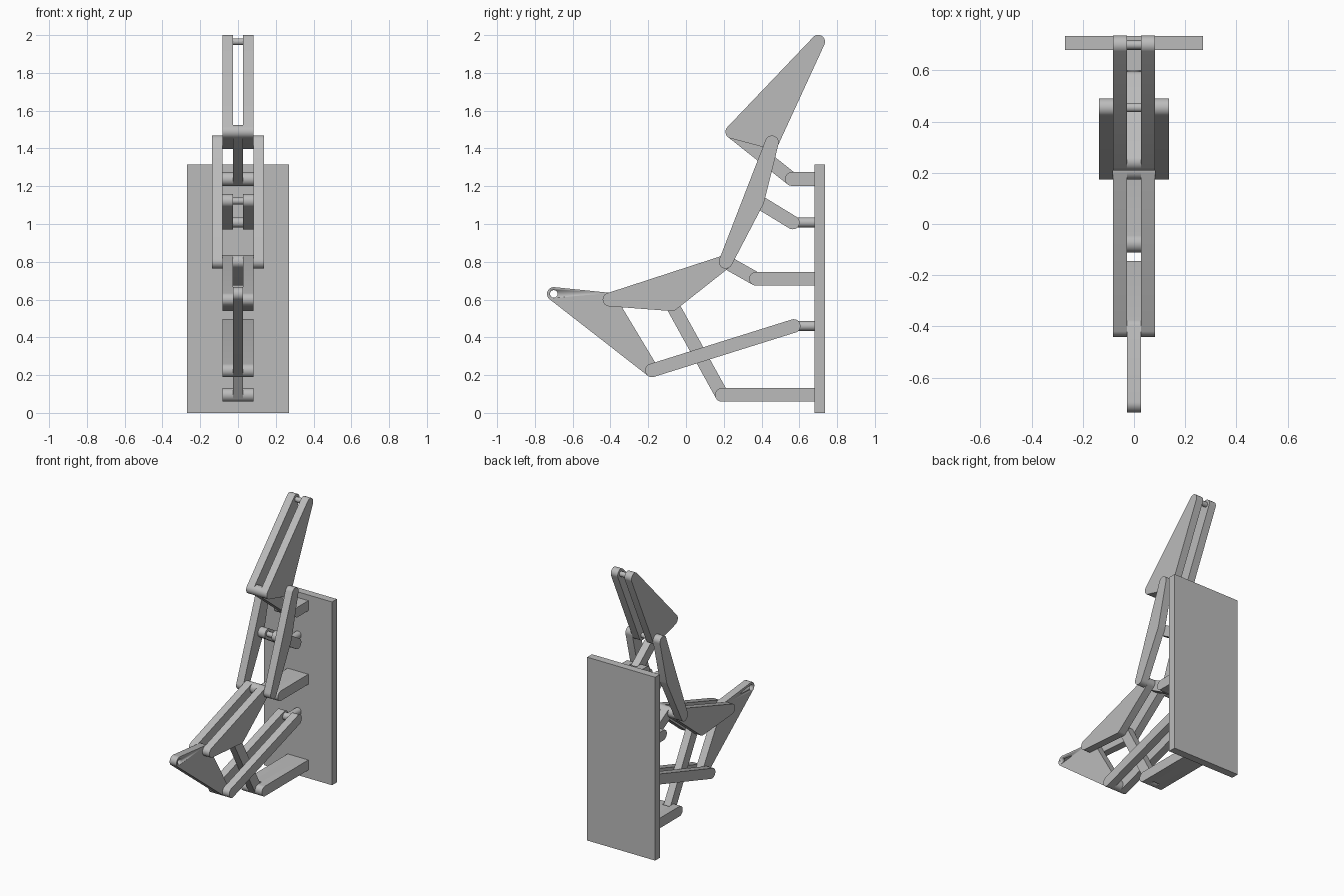
import bpy
import bmesh
from math import pi, radians, cos, sin
from mathutils import Vector, Matrix
from mathutils.geometry import convex_hull_2d

cube = bpy.data.objects.get("Cube")
if cube:
    bpy.data.objects.remove(cube, do_unlink=True)

grey = bpy.data.materials.new("plain grey")
grey.use_nodes = True
grey.diffuse_color = (0.5, 0.5, 0.5, 1)
grey.node_tree.nodes["Principled BSDF"].inputs["Base Color"].default_value = grey.diffuse_color

R = 0.036                              # end radius of every link
INNER, MID, OUTER = 0.027, 0.082, 0.137  # layer boundaries across the width


def finish(name, bm):
    bmesh.ops.recalc_face_normals(bm, faces=bm.faces)
    mesh = bpy.data.meshes.new(name)
    bm.to_mesh(mesh)
    bm.free()
    obj = bpy.data.objects.new(name, mesh)
    bpy.context.collection.objects.link(obj)
    mesh.materials.append(grey)
    bpy.ops.object.select_all(action="DESELECT")
    obj.select_set(True)
    bpy.context.view_layer.objects.active = obj
    bpy.ops.object.shade_smooth_by_angle(angle=radians(30))
    return obj


def circle(center, r, n=32):
    return [Vector((center[0] + r * cos(2 * pi * i / n),
                    center[1] + r * sin(2 * pi * i / n))) for i in range(n)]


def slab(bm, points, x0, x1):
    """Extrude the convex outline of (y, z) points from x0 to x1."""
    outline = [points[i] for i in convex_hull_2d(points)]
    face = bm.faces.new([bm.verts.new((x0, p[0], p[1])) for p in outline])
    ext = bmesh.ops.extrude_face_region(bm, geom=[face])
    verts = [v for v in ext["geom"] if isinstance(v, bmesh.types.BMVert)]
    bmesh.ops.translate(bm, verts=verts, vec=(x1 - x0, 0, 0))


def rounded(pivots, r=R):
    return [p for c in pivots for p in circle(c, r)]


def center_link(name, pivots):
    bm = bmesh.new()
    slab(bm, rounded(pivots), -INNER, INNER)
    return finish(name, bm)


def paired_link(name, pivots, x0=INNER, x1=MID):
    bm = bmesh.new()
    slab(bm, rounded(pivots), x0, x1)
    slab(bm, rounded(pivots), -x1, -x0)
    return finish(name, bm)


def pin(name, pivot, half, r=0.018):
    bm = bmesh.new()
    slab(bm, circle(pivot, r), -half, half)
    return finish(name, bm)


WALL = 0.68  # front face of the back panel


def fork_bracket(name, pivot):
    """Arm from the panel with a slot at its rounded end."""
    y, z = pivot
    back = [Vector((WALL, z - R)), Vector((WALL, z + R))]
    bm = bmesh.new()
    for s in (-1, 1):
        slab(bm, circle(pivot, R) + back, s * INNER, s * MID)
    slot = [Vector((y + 0.04, z - R)), Vector((y + 0.04, z + R))]
    slab(bm, slot + back, -INNER, INNER)
    finish(name, bm)
    pin(name + "_pin", pivot, MID - 0.002)


def rod_bracket(name, pivot):
    """Round rod from the panel with a flat knuckle at its end."""
    y, z = pivot
    bm = bmesh.new()
    slab(bm, circle(pivot, 0.026), -INNER, INNER)
    turn = Matrix.Translation((0, (y + WALL) / 2, z)) @ Matrix.Rotation(pi / 2, 4, "X")
    bmesh.ops.create_cone(bm, cap_ends=True, segments=32, radius1=0.026,
                          radius2=0.026, depth=WALL - y, matrix=turn)
    finish(name, bm)
    pin(name + "_pin", pivot, MID - 0.002)


# Joint positions as (y, z)
tip = (-0.70, 0.63)
heel = (-0.18, 0.225)
ankle = (-0.405, 0.60)
lower_joint = (-0.075, 0.575)
knee = (0.21, 0.80)
middle_joint = (0.378, 1.122)
upper_joint = (0.455, 1.432)
head_front = (0.245, 1.488)
head_top = (0.70, 1.965)
base_mount = (0.19, 0.095)
lower_rod = (0.57, 0.46)
knee_mount = (0.37, 0.71)
upper_rod = (0.565, 1.008)
top_mount = (0.56, 1.238)

# Back panel
bm = bmesh.new()
slab(bm, [Vector((y, z)) for y in (WALL, 0.735) for z in (0, 1.315)], -0.27, 0.27)
finish("back_panel", bm)

# Brackets on the panel
fork_bracket("base_bracket", base_mount)
fork_bracket("knee_bracket", knee_mount)
fork_bracket("top_bracket", top_mount)
rod_bracket("lower_rod_bracket", lower_rod)
rod_bracket("upper_rod_bracket", upper_rod)

# Single links in the centre layer
toe_plate = center_link("toe_plate", [tip, heel, ankle])
center_link("base_link", [base_mount, lower_joint])
center_link("knee_link", [knee_mount, knee])
center_link("top_link", [top_mount, head_front])

# Open hole at the tip of the toe plate
cutter = pin("tip_hole_cutter", tip, 0.1, 0.02)
cutter.hide_render = True
cutter.hide_set(True)
cut = toe_plate.modifiers.new("tip_hole", "BOOLEAN")
cut.operation = "DIFFERENCE"
cut.object = cutter
bpy.context.view_layer.objects.active = toe_plate
bpy.ops.object.modifier_apply(modifier=cut.name)
bpy.data.objects.remove(cutter, do_unlink=True)

# Paired links either side of the centre
paired_link("foot_plates", [ankle, lower_joint, knee])
paired_link("lower_bars", [heel, lower_rod])
paired_link("short_bars", [middle_joint, upper_rod])
paired_link("head_plates", [head_front, upper_joint, head_top])
paired_link("shin_plates", [knee, middle_joint, upper_joint], MID, OUTER)

# Pins through the moving joints
for name, pivot, half in (("heel_pin", heel, MID), ("ankle_pin", ankle, MID),
                          ("lower_joint_pin", lower_joint, MID),
                          ("head_front_pin", head_front, MID),
                          ("head_top_pin", head_top, MID),
                          ("knee_pin", knee, OUTER),
                          ("middle_joint_pin", middle_joint, OUTER),
                          ("upper_joint_pin", upper_joint, OUTER)):
    pin(name, pivot, half - 0.002)
